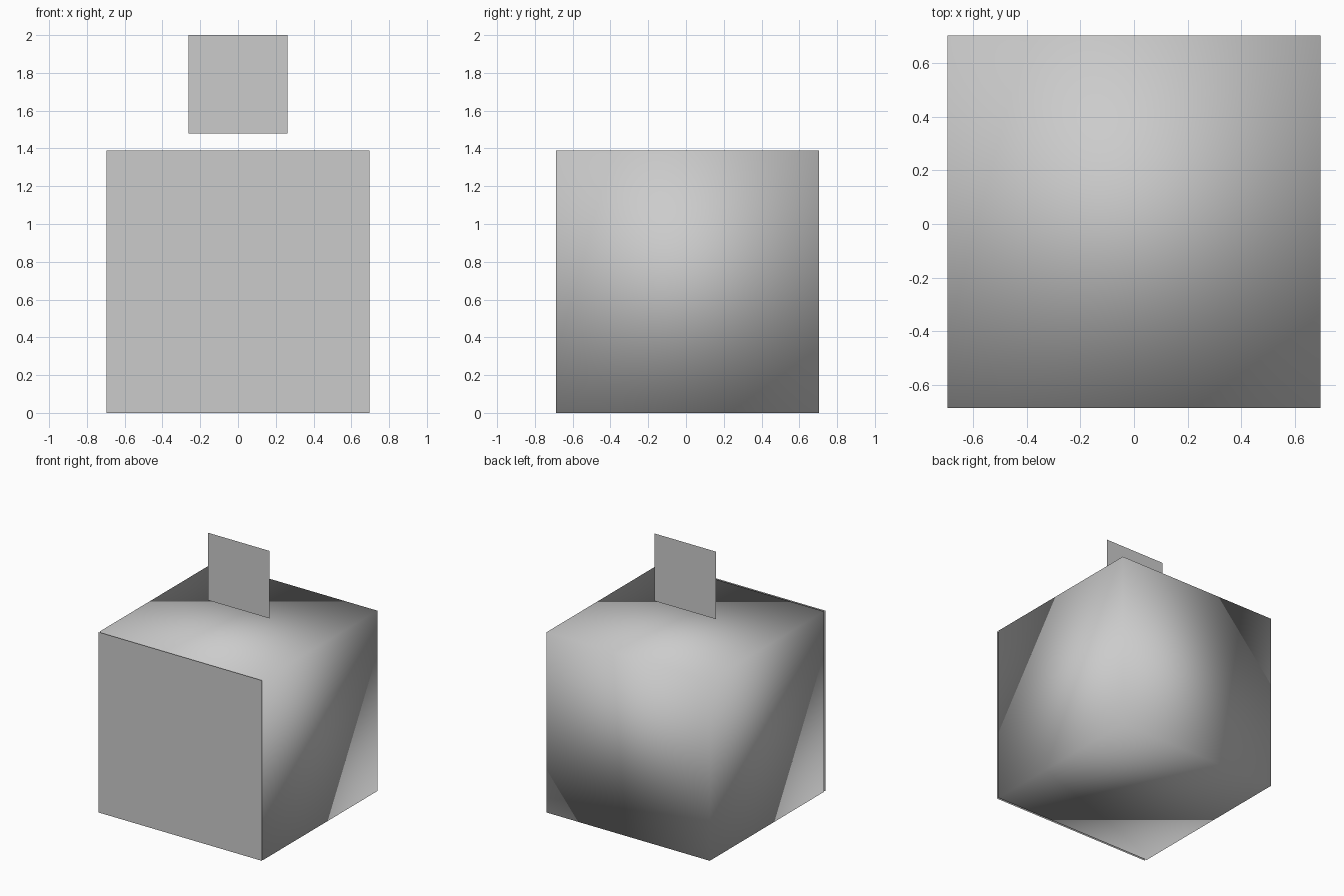
import bpy
from math import radians

if "Cube" in bpy.data.objects:
    bpy.data.objects.remove(bpy.data.objects["Cube"])

SIZE = 1.39       # cube edge length
CY = 0.008        # cube sits slightly back, making room for the front panel


def panel(name, width, height, y, z):
    """Upright zero-thickness sheet facing -y."""
    bpy.ops.mesh.primitive_plane_add(size=1, location=(0, y, z), rotation=(radians(90), 0, 0))
    ob = bpy.context.object
    ob.name = name
    ob.scale = (width, height, 1)
    bpy.ops.object.transform_apply(location=False, rotation=True, scale=True)
    return ob


# Main block, fully smooth shaded across its edges
bpy.ops.mesh.primitive_cube_add(size=SIZE, location=(0, CY, SIZE / 2))
bpy.context.object.name = "block"
bpy.ops.object.shade_smooth()

# Sheet just in front of the block's front face
panel("front_panel", SIZE, SIZE, -0.703, SIZE / 2)

# Small square sheet hovering over the block
panel("floating_panel", 0.524, 0.52, CY, 1.74)
